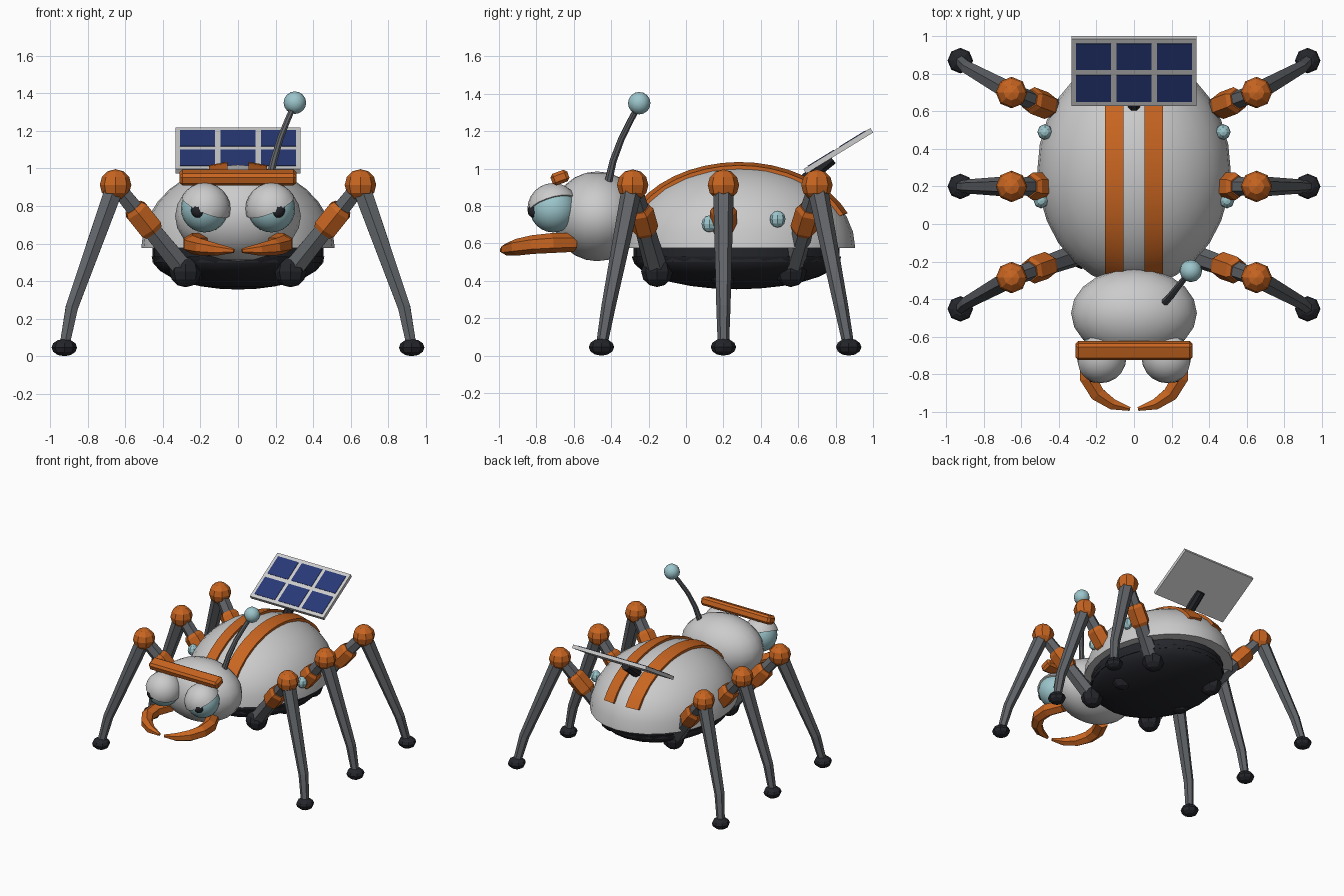
import bpy, bmesh, math
from mathutils import Vector, Matrix

if "Cube" in bpy.data.objects:
    bpy.data.objects.remove(bpy.data.objects["Cube"])


def mat(name, c):
    m = bpy.data.materials.new(name)
    m.diffuse_color = (*c, 1)
    m.use_nodes = True
    m.node_tree.nodes["Principled BSDF"].inputs["Base Color"].default_value = m.diffuse_color
    return m


ORANGE = mat("orange", (0.58, 0.13, 0.015))
DARK = mat("dark", (0.018, 0.019, 0.024))
STEEL = mat("steel", (0.12, 0.128, 0.14))
CYAN = mat("cyan", (0.33, 0.56, 0.6))
NAVY = mat("navy", (0.02, 0.04, 0.18))


def finish(name, bm, m=None, smooth=False):
    bmesh.ops.recalc_face_normals(bm, faces=bm.faces)
    me = bpy.data.meshes.new(name)
    bm.to_mesh(me)
    bm.free()
    ob = bpy.data.objects.new(name, me)
    bpy.context.collection.objects.link(ob)
    if m:
        me.materials.append(m)
    if smooth:
        bpy.ops.object.select_all(action='DESELECT')
        ob.select_set(True)
        bpy.context.view_layer.objects.active = ob
        bpy.ops.object.shade_smooth_by_angle(angle=math.radians(40))
    return ob


def ball(name, loc, radii, m=None, segs=24, rings=14, smooth=True, cut=None):
    """Ellipsoid, optionally keeping only the side the cut normal points to."""
    bm = bmesh.new()
    bmesh.ops.create_uvsphere(bm, u_segments=segs, v_segments=rings, radius=1)
    bm.transform(Matrix.Translation(loc) @ Matrix.Diagonal((*radii, 1)))
    if cut:
        r = bmesh.ops.bisect_plane(bm, geom=bm.verts[:] + bm.edges[:] + bm.faces[:], dist=1e-5,
                                   plane_co=cut[0], plane_no=cut[1], clear_inner=True)
        edges = [e for e in bm.edges if e.is_boundary]
        bmesh.ops.holes_fill(bm, edges=edges)
    return finish(name, bm, m, smooth)


def tube(name, pts, radii, m=None, sides=6, up=(0, 1, 0), smooth=False):
    """Tapered tube through a few points."""
    bm = bmesh.new()
    pts = [Vector(p) for p in pts]
    rings = []
    for i, p in enumerate(pts):
        t = (pts[min(i + 1, len(pts) - 1)] - pts[max(i - 1, 0)]).normalized()
        a = t.cross(Vector(up)).normalized()
        b = a.cross(t)
        rings.append([bm.verts.new(p + radii[i] * (math.cos(w) * a + math.sin(w) * b))
                      for w in (2 * math.pi * (k + 0.5) / sides for k in range(sides))])
    for r0, r1 in zip(rings, rings[1:]):
        for k in range(sides):
            n = (k + 1) % sides
            bm.faces.new((r0[k], r0[n], r1[n], r1[k]))
    bm.faces.new(rings[0])
    bm.faces.new(rings[-1])
    return finish(name, bm, m, smooth)


def box(name, size, matrix, m=None, bevel=0):
    bm = bmesh.new()
    bmesh.ops.create_cube(bm, size=1)
    bm.transform(Matrix.Diagonal((*size, 1)))
    if bevel:
        bmesh.ops.bevel(bm, geom=bm.edges[:], offset=bevel, segments=1, affect='EDGES')
    bm.transform(matrix)
    return finish(name, bm, m)


# Body: domed shell, dark rim and belly bowl
C = Vector((0, 0.285, 0.575))
RX, RY, RZ = 0.515, 0.62, 0.445
ball("shell", C, (RX, RY, RZ), cut=(C, (0, 0, 1)), segs=28, rings=16)
ball("belly", (0, 0.27, 0.53), (0.46, 0.56, 0.175), DARK, cut=((0, 0.27, 0.53), (0, 0, -1)))
bm = bmesh.new()
bmesh.ops.create_cone(bm, cap_ends=True, segments=28, radius1=1, radius2=1, depth=0.08)
bm.transform(Matrix.Translation((0, 0.27, 0.54)) @ Matrix.Diagonal((0.455, 0.55, 1, 1)))
finish("belly_rim", bm, DARK, True)

# Two raised stripes that follow the shell
for s, side in ((-1, "left"), (1, "right")):
    bm = bmesh.new()
    rows = []
    for i in range(17):
        a = math.radians(24 + (157 - 24) * i / 16)
        row = []
        for x, off in ((0.055, -0.02), (0.055, 0.018), (0.155, 0.018), (0.155, -0.02)):
            f = math.sqrt(1 - (x / RX) ** 2)
            row.append(bm.verts.new((s * x, C.y + (RY * f + off) * math.cos(a),
                                     C.z + (RZ * f + off) * math.sin(a))))
        rows.append(row)
    for r0, r1 in zip(rows, rows[1:]):
        for k in range(4):
            n = (k + 1) % 4
            bm.faces.new((r0[k], r0[n], r1[n], r1[k]))
    bm.faces.new(rows[0])
    bm.faces.new(rows[-1])
    finish(f"stripe_{side}", bm, ORANGE, True)

# Head and brow
ball("head", (0, -0.475, 0.745), (0.335, 0.24, 0.24), segs=20, rings=12)
box("brow", (0.625, 0.095, 0.066),
    Matrix.Translation((0, -0.674, 0.952)) @ Matrix.Rotation(math.radians(20), 4, 'X'), ORANGE, 0.016)

for s, side in ((-1, "left"), (1, "right")):
    # Eye, pupil and slanted lid
    e = Vector((s * 0.178, -0.71, 0.785))
    ball(f"eye_{side}", e, (0.126,) * 3, CYAN, 20, 12)
    d = Vector((s * 0.32, -0.95, -0.07)).normalized()
    ball(f"pupil_{side}", e + d * 0.105, (0.04, 0.036, 0.042), DARK, 12, 8)
    ball(f"eyelid_{side}", e, (0.138,) * 3, None, 20, 12,
         cut=(e + Vector((0, 0, 0.015)), Vector((-s * 0.42, -0.3, 1))))
    # Curved pincer
    path = [(0.19, -0.6, 0.605), (0.245, -0.72, 0.602), (0.245, -0.82, 0.594),
            (0.195, -0.905, 0.58), (0.115, -0.96, 0.568), (0.022, -0.985, 0.562)]
    tube(f"pincer_{side}", [(s * x, y, z) for x, y, z in path],
         (0.05, 0.053, 0.05, 0.045, 0.033, 0.012), ORANGE, 6, (0, 0, 1))
    # Lamps on the shell side
    for k, p in enumerate(((0.475, 0.49, 0.73), (0.495, 0.125, 0.705))):
        ball(f"lamp_{side}_{k}", (s * p[0], p[1], p[2]), (0.04, 0.042, 0.045), CYAN, 8, 6, False)
    # Legs: hip, thigh, sleeve, knee, shin, foot
    for tag, hy, ky, by, fy in (("front", -0.155, -0.285, -0.415, -0.452),
                                ("middle", 0.2, 0.2, 0.2, 0.2),
                                ("back", 0.56, 0.7, 0.83, 0.87)):
        n = f"{tag}_{side}"
        hip = Vector((s * 0.28, hy, 0.45))
        knee = Vector((s * 0.652, ky, 0.912))
        bend = Vector((s * 0.885, by, 0.26))
        foot = Vector((s * 0.925, fy, 0.05))
        ball(f"hip_{n}", hip, (0.085, 0.085, 0.083), DARK, 8, 6, False)
        tube(f"thigh_{n}", (hip, knee), (0.062, 0.046), STEEL)
        tube(f"thigh_sleeve_{n}", [hip.lerp(knee, t) for t in (0.46, 0.5, 0.7, 0.74)],
             (0.06, 0.073, 0.073, 0.058), ORANGE)
        ball(f"knee_{n}", knee, (0.084,) * 3, ORANGE, 8, 6, False)
        tube(f"shin_{n}", (knee, bend, foot), (0.056, 0.038, 0.03), STEEL)
        ball(f"foot_{n}", (foot.x, foot.y, 0.046), (0.068, 0.068, 0.046), DARK, 8, 6, False)

# Antenna
tube("antenna_rod", ((0.165, -0.415, 0.93), (0.19, -0.39, 1.04), (0.225, -0.345, 1.16),
                     (0.265, -0.295, 1.26), (0.3, -0.252, 1.34)),
     (0.022, 0.02, 0.018, 0.017, 0.016), STEEL, 8, smooth=True)
ball("antenna_tip", (0.303, -0.25, 1.35), (0.06,) * 3, CYAN, 12, 8)

# Tilted solar panel on a post
P = Matrix.Translation((0, 0.814, 1.095)) @ Matrix.Rotation(math.radians(31.5), 4, 'X')
box("panel_frame", (0.665, 0.42, 0.028), P)
for i in range(3):
    for j in range(2):
        box(f"panel_cell_{i}_{j}", (0.186, 0.165, 0.006),
            P @ Matrix.Translation(((i - 1) * 0.215, (j - 0.5) * 0.198, 0.0145)), NAVY)
tube("panel_post", ((0, 0.62, 0.925), (0, 0.78, 1.055)), (0.036, 0.036), DARK, 8, (1, 0, 0))
